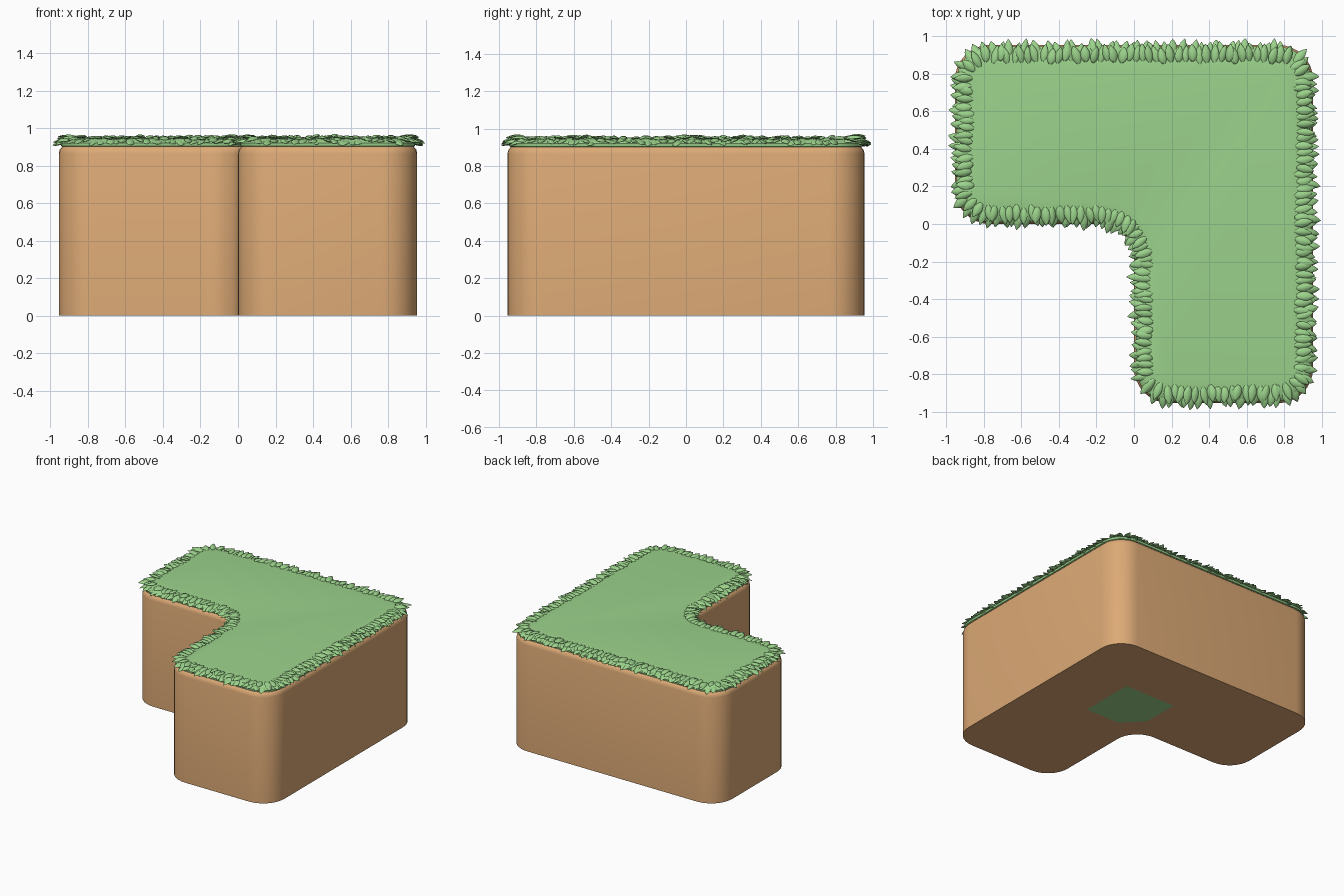
import bpy, bmesh, math, random
from mathutils import Vector, Matrix

if "Cube" in bpy.data.objects:
    bpy.data.objects.remove(bpy.data.objects["Cube"])

random.seed(7)
E = 0.955      # half width of the block
R = 0.19       # corner radius in plan
CORNERS = [Vector(c) for c in ((E, -E), (E, E), (-E, E), (-E, 0), (0, 0), (0, -E))]


def material(name, color):
    m = bpy.data.materials.new(name)
    m.diffuse_color = (*color, 1)
    m.use_nodes = True
    m.node_tree.nodes["Principled BSDF"].inputs["Base Color"].default_value = m.diffuse_color
    return m


def outline(off=0.0, steps=8):
    """Rounded L outline, counter-clockwise, as (point, outward normal)."""
    pts = []
    n = len(CORNERS)
    for i, p in enumerate(CORNERS):
        d_in = (p - CORNERS[i - 1]).normalized()
        d_out = (CORNERS[(i + 1) % n] - p).normalized()
        s = 1 if d_in.cross(d_out) > 0 else -1
        n_in = Vector((d_in.y, -d_in.x))
        c = p - R * d_in - s * R * n_in
        for k in range(steps + 1):
            a = math.pi / 2 * k / steps
            nor = n_in * math.cos(a) + d_in * (s * math.sin(a))
            pts.append((c + nor * (s * R + off), nor))
    return pts


def finish(name, bm, mat, angle):
    bmesh.ops.recalc_face_normals(bm, faces=bm.faces)
    me = bpy.data.meshes.new(name)
    bm.to_mesh(me)
    bm.free()
    me.materials.append(mat)
    ob = bpy.data.objects.new(name, me)
    bpy.context.collection.objects.link(ob)
    bpy.context.view_layer.objects.active = ob
    ob.select_set(True)
    bpy.ops.object.shade_smooth_by_angle(angle=math.radians(angle))
    ob.select_set(False)
    return ob


def add_loft(bm, rings, cap=True):
    loops = [[bm.verts.new(v) for v in ring] for ring in rings]
    n = len(loops[0])
    for a, b in zip(loops, loops[1:]):
        for i in range(n):
            j = (i + 1) % n
            bm.faces.new((a[i], a[j], b[j], b[i]))
    if cap:
        bm.faces.new(loops[0][::-1])
        bm.faces.new(loops[-1])


def l_solid(name, profile, mat):
    """Stack L outlines through (offset, height) steps."""
    bm = bmesh.new()
    add_loft(bm, [[(p.x, p.y, z) for p, _ in outline(off)] for off, z in profile])
    return finish(name, bm, mat, 40)


soil = material("soil", (0.72, 0.40, 0.18))
grass = material("grass", (0.33, 0.65, 0.26))

# Earth block with a rounded upper edge
l_solid("earth_block", [(0, 0.001), (0, 0.865), (-0.005, 0.885), (-0.02, 0.903),
                        (-0.05, 0.91)], soil)

# Turf layer with a soft rim
l_solid("turf", [(-0.03, 0.895), (-0.012, 0.905), (-0.01, 0.92), (-0.025, 0.935),
                 (-0.06, 0.944), (-0.12, 0.95)], grass)

# Green patch on the underside
bm = bmesh.new()
bm.faces.new([bm.verts.new((x, y, 0)) for x, y in
              ((0, 0.155), (0, 0.455), (0.455, 0.455), (0.455, 0), (0.155, 0))])
patch = finish("underside_patch", bm, grass, 30)
patch.data.flip_normals() if patch.data.polygons[0].normal.z > 0 else None


def add_leaf(bm, mat, length, width):
    """Plump pointed leaf along local +x."""
    rings = []
    for t, w in ((0, 0.3), (0.15, 0.72), (0.4, 1.0), (0.65, 0.86), (0.85, 0.48), (1, 0.05)):
        ring = []
        for k in range(8):
            a = math.tau * k / 8
            h = 0.5 if math.sin(a) > 0 else 0.2
            ring.append(mat @ Vector((t * length, math.cos(a) * w * width / 2,
                                      math.sin(a) * w * width / 2 * h)))
        rings.append(ring)
    add_loft(bm, rings)


def walk(off, spacing):
    """Evenly spaced points and normals around the outline."""
    pts = outline(off)
    left = 0.0
    for i, (p, n) in enumerate(pts):
        q, m = pts[(i + 1) % len(pts)]
        seg = (q - p).length
        while left < seg:
            f = left / seg
            yield p.lerp(q, f), n.lerp(m, f)
            left += spacing
        left -= seg


# Two overlapping rows of leaves around the rim: offset, height, downward pitch
bm = bmesh.new()
for off, z, pitch in ((-0.068, 0.937, 0.20), (-0.095, 0.948, 0.02)):
    for p, n in walk(off, 0.038):
        yaw = math.atan2(n.y, n.x) + random.uniform(-0.3, 0.3)
        pos = Vector((p.x, p.y, z + random.uniform(-0.004, 0.004)))
        pos += Vector((n.x, n.y, 0)) * random.uniform(-0.008, 0.01)
        mat = (Matrix.Translation(pos) @ Matrix.Rotation(yaw, 4, 'Z')
               @ Matrix.Rotation(pitch + random.uniform(-0.12, 0.12), 4, 'Y')
               @ Matrix.Rotation(random.uniform(-0.35, 0.35), 4, 'X'))
        add_leaf(bm, mat, random.uniform(0.085, 0.102), random.uniform(0.042, 0.054))
finish("rim_leaves", bm, grass, 60)
